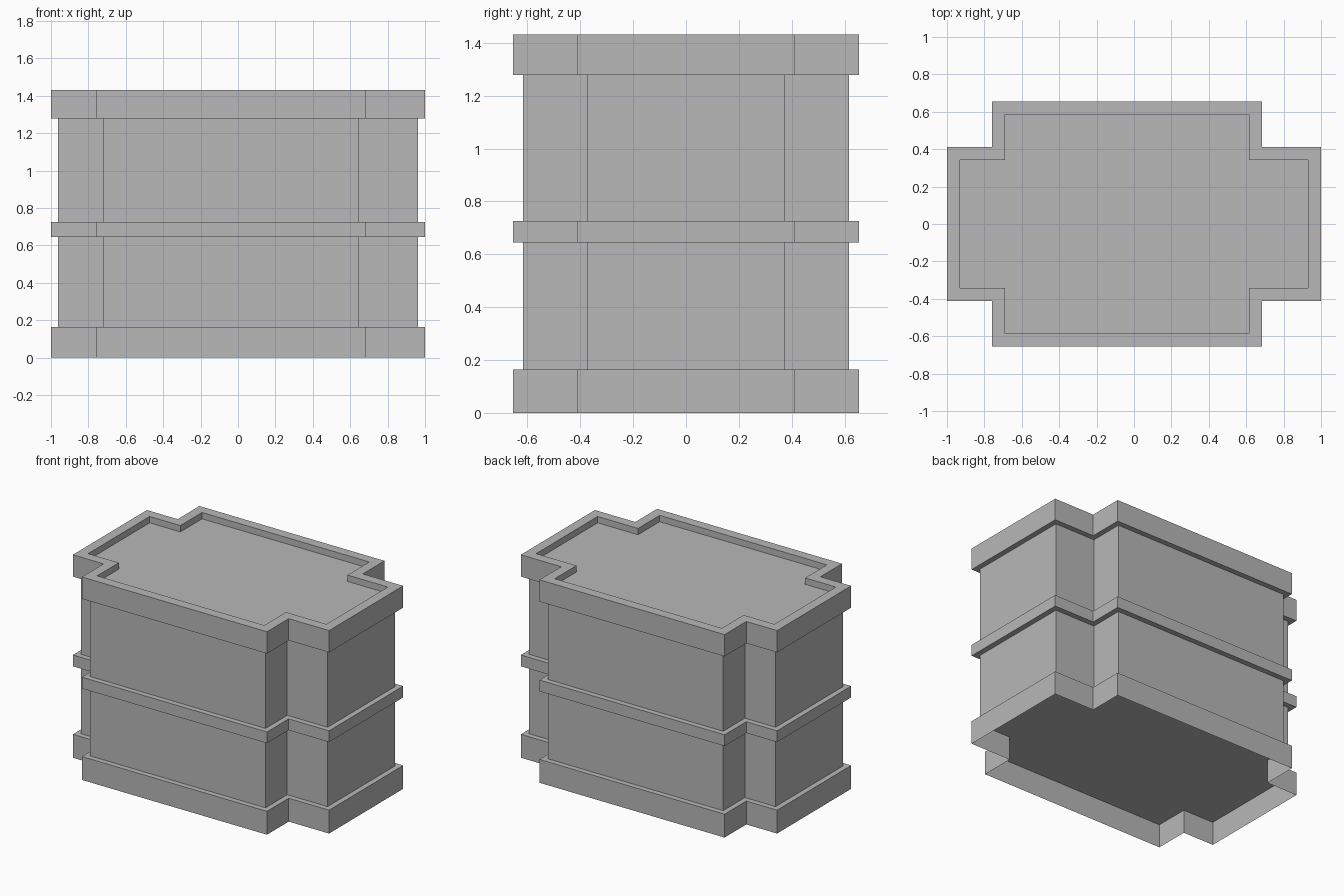
import bpy
import bmesh
from math import copysign

cube = bpy.data.objects.get("Cube")
if cube:
    bpy.data.objects.remove(cube, do_unlink=True)

# One plain grey for every part
grey = bpy.data.materials.new("plain grey")
grey.use_nodes = True
colour = (0.48, 0.48, 0.48, 1)
grey.diffuse_color = colour
grey.node_tree.nodes["Principled BSDF"].inputs["Base Color"].default_value = colour

# Cross-shaped plan: long arms along x, wider block across y
ARM_X, ARM_Y = 1.0, 0.413
BLOCK_LEFT, BLOCK_RIGHT, BLOCK_Y = 0.685, -0.76, 0.655
PLAN = [
    (ARM_X, -ARM_Y), (ARM_X, ARM_Y),
    (BLOCK_LEFT, ARM_Y), (BLOCK_LEFT, BLOCK_Y),
    (BLOCK_RIGHT, BLOCK_Y), (BLOCK_RIGHT, ARM_Y),
    (-ARM_X, ARM_Y), (-ARM_X, -ARM_Y),
    (BLOCK_RIGHT, -ARM_Y), (BLOCK_RIGHT, -BLOCK_Y),
    (BLOCK_LEFT, -BLOCK_Y), (BLOCK_LEFT, -ARM_Y),
]
WALL_INSET = 0.038
RIM = 0.07


def inward(value, inset):
    return value - copysign(inset, value)


def stack(name, rings, cap_bottom=False, cap_top=False):
    """Join rings of the plan, each given as (inset, height)."""
    bm = bmesh.new()
    loops = [[bm.verts.new((inward(x, d), inward(y, d), z)) for x, y in PLAN]
             for d, z in rings]
    for low, high in zip(loops, loops[1:]):
        for i in range(len(PLAN)):
            j = (i + 1) % len(PLAN)
            bm.faces.new((low[i], low[j], high[j], high[i]))
    if cap_bottom:
        bm.faces.new(loops[0][::-1])
    if cap_top:
        bm.faces.new(loops[-1])
    mesh = bpy.data.meshes.new(name)
    bm.to_mesh(mesh)
    bm.free()
    mesh.materials.append(grey)
    obj = bpy.data.objects.new(name, mesh)
    bpy.context.collection.objects.link(obj)


# Base band, hollow underneath
stack("base_band", [(0, 0), (0, 0.165)], cap_top=True)

# Recessed walls between the bands
stack("lower_wall", [(WALL_INSET, 0.165), (WALL_INSET, 0.645)])
stack("upper_wall", [(WALL_INSET, 0.725), (WALL_INSET, 1.278)])

# Thin middle band
stack("middle_band", [(0, 0.645), (0, 0.725)], cap_bottom=True, cap_top=True)

# Top band with a raised rim around a sunken roof
stack("top_band", [(0, 1.278), (0, 1.432), (RIM, 1.432), (RIM, 1.387)],
      cap_bottom=True, cap_top=True)
